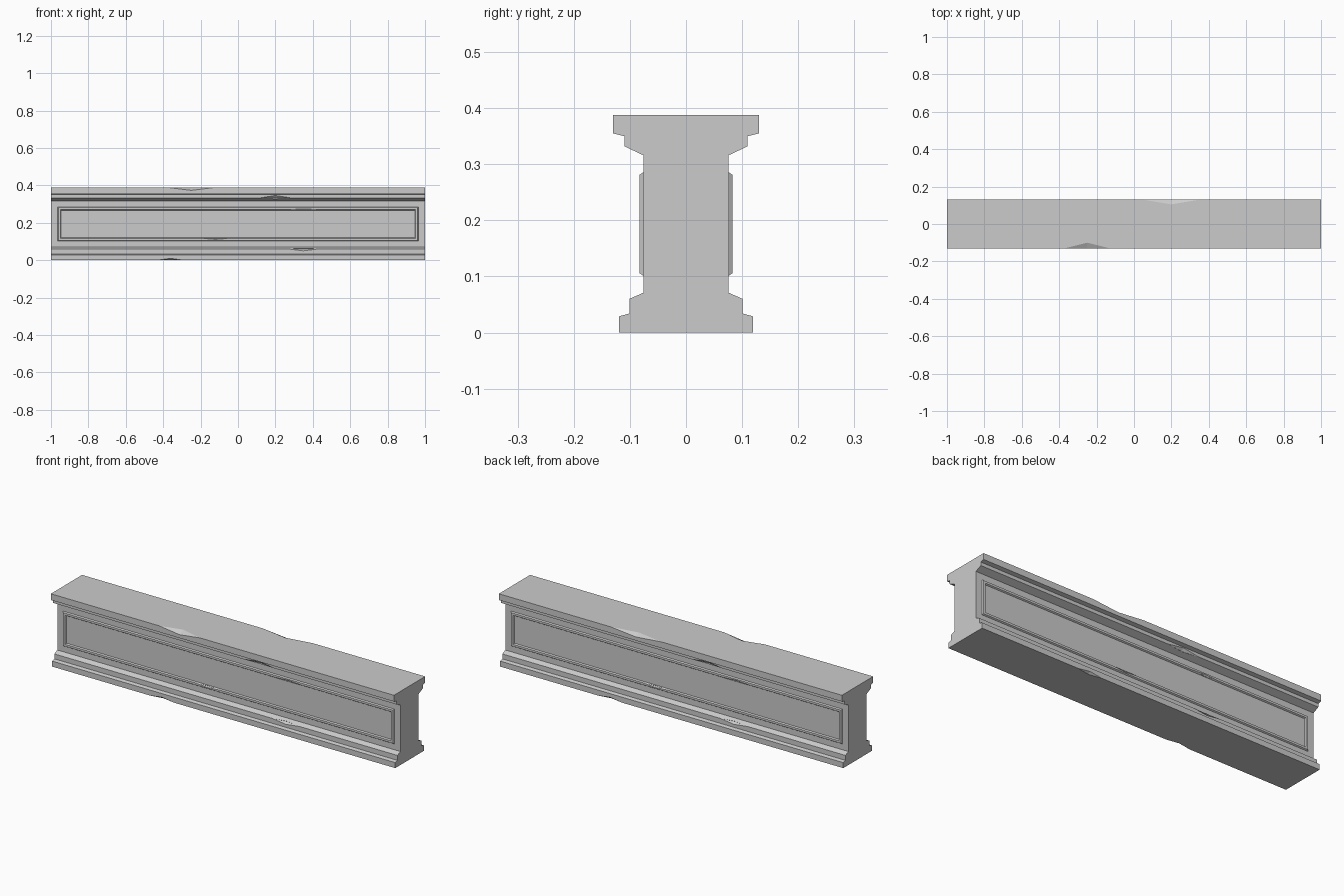
import bpy, bmesh
from mathutils import Matrix, Vector

cube = bpy.data.objects.get("Cube")
if cube:
    bpy.data.objects.remove(cube, do_unlink=True)

stone = bpy.data.materials.new("grey stone")
stone.use_nodes = True
stone.diffuse_color = (0.6, 0.6, 0.6, 1)
stone.node_tree.nodes["Principled BSDF"].inputs["Base Color"].default_value = (0.6, 0.6, 0.6, 1)


def make_object(name, bm):
    bmesh.ops.recalc_face_normals(bm, faces=bm.faces)
    mesh = bpy.data.meshes.new(name)
    bm.to_mesh(mesh)
    bm.free()
    mesh.materials.append(stone)
    obj = bpy.data.objects.new(name, mesh)
    bpy.context.collection.objects.link(obj)
    return obj


def loft(bm, loops, closed=False):
    rings = [[bm.verts.new(p) for p in loop] for loop in loops]
    pairs = list(zip(rings, rings[1:])) + ([(rings[-1], rings[0])] if closed else [])
    for a, b in pairs:
        for i in range(len(a)):
            j = (i + 1) % len(a)
            bm.faces.new((a[i], a[j], b[j], b[i]))
    return rings


# Moulded beam: half profile (depth, height) mirrored and swept along x
half = [(0.119, 0), (0.119, 0.029), (0.101, 0.034), (0.101, 0.06), (0.076, 0.071),
        (0.076, 0.316), (0.11, 0.332), (0.11, 0.35), (0.13, 0.355), (0.13, 0.388)]
profile = half + [(-y, z) for y, z in reversed(half)]
bm = bmesh.new()
ends = loft(bm, [[(x, y, z) for y, z in profile] for x in (-1, 1)])
for ring in ends:
    bm.faces.new(ring)
parts = [make_object("moulded_beam", bm)]

# Bevelled panel frame on each long side: (inset, depth) of each nested rectangle
steps = [(0, 0.074), (0, 0.077), (0.004, 0.083), (0.015, 0.083), (0.019, 0.077), (0.019, 0.074)]
for name, side in (("front_panel_frame", -1), ("back_panel_frame", 1)):
    bm = bmesh.new()
    loops = []
    for inset, y in steps:
        w, low, high = 0.965 - inset, 0.102 + inset, 0.285 - inset
        loops.append([(-w, side * y, low), (w, side * y, low),
                      (w, side * y, high), (-w, side * y, high)])
    loft(bm, loops, closed=True)
    parts.append(make_object(name, bm))

# Chipped edges: eight-sided cutters placed on the edges (centre, half size)
chips = [((-0.36, -0.119, 0), (0.07, 0.012, 0.01)),
         ((0.35, -0.101, 0.06), (0.08, 0.012, 0.01)),
         ((0.2, -0.11, 0.332), (0.09, 0.012, 0.014)),
         ((-0.12, -0.083, 0.117), (0.07, 0.006, 0.006)),
         ((0.35, -0.083, 0.27), (0.08, 0.005, 0.005))]
chips += [((-x, -y, z), size) for (x, y, z), size in chips]
chips += [((-0.25, -0.13, 0.388), (0.12, 0.03, 0.015)),
          ((0.2, 0.13, 0.388), (0.15, 0.025, 0.014))]
bm = bmesh.new()
for centre, size in chips:
    place = Matrix.Translation(Vector(centre)) @ Matrix.Diagonal((*size, 1))
    bmesh.ops.create_uvsphere(bm, u_segments=4, v_segments=2, radius=1, matrix=place)
cutter = make_object("chip_cutter", bm)
cutter.hide_render = True

for part in parts:
    bpy.context.view_layer.objects.active = part
    cut = part.modifiers.new("chips", 'BOOLEAN')
    cut.operation = 'DIFFERENCE'
    cut.solver = 'EXACT'
    cut.object = cutter
    bpy.ops.object.modifier_apply(modifier=cut.name)
bpy.data.objects.remove(cutter, do_unlink=True)
